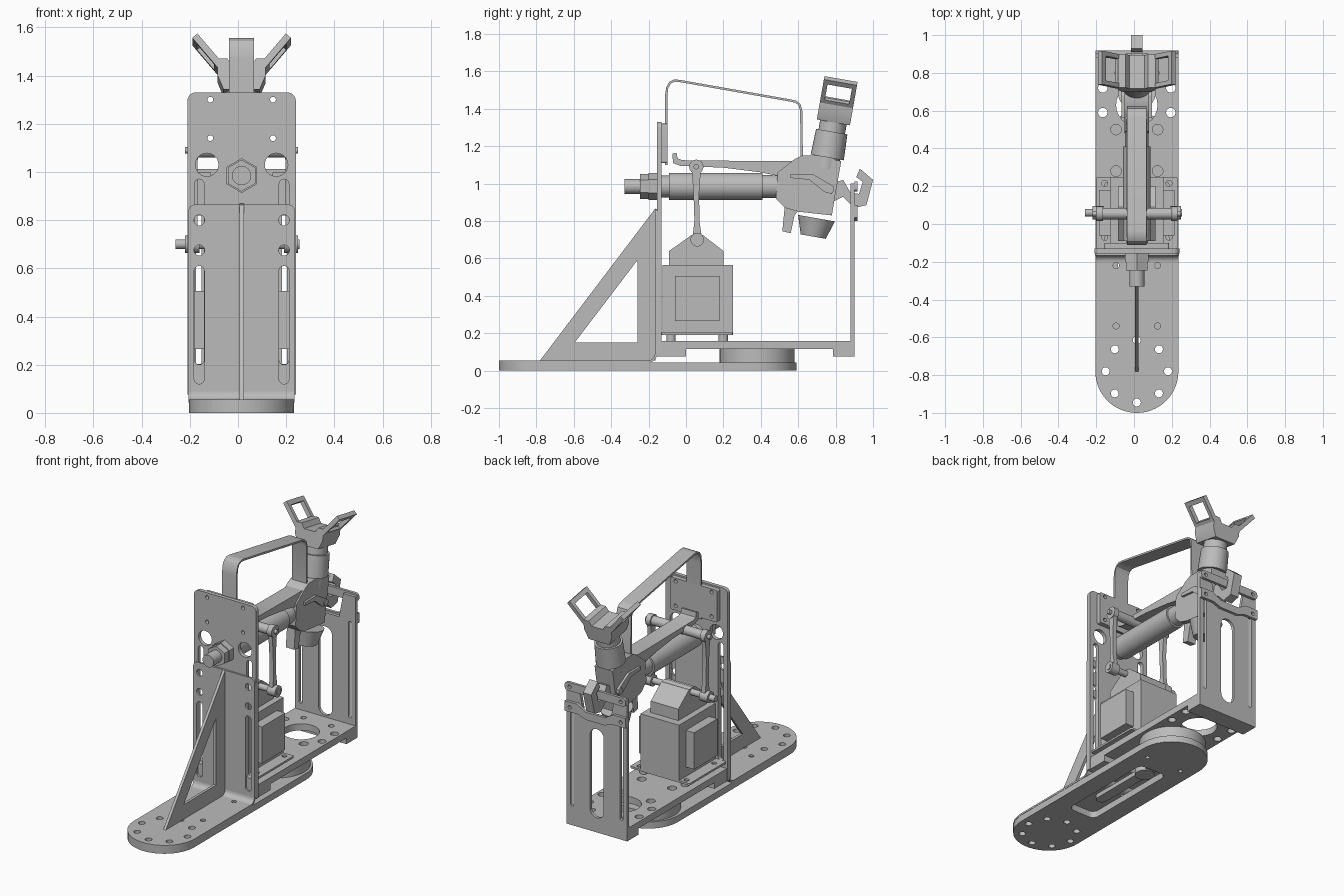
import bpy, bmesh, math
from mathutils import Matrix, Vector

if "Cube" in bpy.data.objects:
    bpy.data.objects.remove(bpy.data.objects["Cube"])

CX = 0.015   # sideways offset of the symmetric body
grey = bpy.data.materials.new("metal_grey")
grey.diffuse_color = (0.5, 0.5, 0.5, 1)
grey.use_nodes = True
grey.node_tree.nodes["Principled BSDF"].inputs["Base Color"].default_value = grey.diffuse_color
AXES = {'z': Matrix.Identity(3),
        'y': Matrix(((1, 0, 0), (0, 0, -1), (0, 1, 0))),
        'x': Matrix(((0, 0, 1), (1, 0, 0), (0, 1, 0)))}


def finish(ob):
    if not ob.data.materials:
        ob.data.materials.append(grey)
    ob.location.x += CX
    bpy.ops.object.select_all(action='DESELECT')
    ob.select_set(True)
    bpy.context.view_layer.objects.active = ob
    bpy.ops.object.shade_smooth_by_angle(angle=math.radians(30))
    return ob


def plate(name, axis, lo, hi, outline, holes=(), extra=None):
    """Flat outline with holes, extruded from lo to hi along an axis."""
    cu = bpy.data.curves.new(name, 'CURVE')
    cu.dimensions, cu.fill_mode, cu.extrude = '2D', 'BOTH', (hi - lo) / 2
    for loop in [outline, *holes]:
        sp = cu.splines.new('POLY')
        sp.points.add(len(loop) - 1)
        for p, (u, v) in zip(sp.points, loop):
            p.co = (u, v, 0, 1)
        sp.use_cyclic_u = True
    tmp = bpy.data.objects.new(name + "_curve", cu)
    bpy.context.collection.objects.link(tmp)
    bpy.context.view_layer.update()
    dg = bpy.context.evaluated_depsgraph_get()
    me = bpy.data.meshes.new_from_object(tmp.evaluated_get(dg))
    bpy.data.objects.remove(tmp)
    bm = bmesh.new()
    bm.from_mesh(me)
    bmesh.ops.remove_doubles(bm, verts=bm.verts, dist=1e-5)
    bmesh.ops.recalc_face_normals(bm, faces=bm.faces)
    mid = (lo + hi) / 2
    off = {'x': (mid, 0, 0), 'y': (0, mid, 0), 'z': (0, 0, mid)}[axis]
    m = Matrix.Translation(off) @ AXES[axis].to_4x4()
    bm.transform(extra @ m if extra else m)
    bm.to_mesh(me)
    bm.free()
    me.materials.clear()
    ob = bpy.data.objects.new(name, me)
    bpy.context.collection.objects.link(ob)
    return finish(ob)


def rr(u, v, hu, hv, top=0.0, bottom=None, n=8):
    """Rounded rectangle; equal radius and half sizes give a circle."""
    bottom = top if bottom is None else bottom
    pts = []
    for k, (su, sv) in enumerate(((1, 1), (-1, 1), (-1, -1), (1, -1))):
        r = top if sv > 0 else bottom
        for i in range(n + 1 if r else 1):
            a = math.pi / 2 * (k + i / n)
            p = (u + su * (hu - r) + r * math.cos(a), v + sv * (hv - r) + r * math.sin(a))
            if not pts or (Vector(p) - Vector(pts[-1])).length > 1e-5:
                pts.append(p)
    if (Vector(pts[0]) - Vector(pts[-1])).length < 1e-5:
        pts.pop()
    return pts


def hole(u, v, r):
    return rr(u, v, r, r, r, n=6)


def pair(u, v, r):
    return [hole(-u, v, r), hole(u, v, r)]


def slots(u, lo, hi, w):
    return [rr(s * u, (lo + hi) / 2, w, (hi - lo) / 2, w, n=6) for s in (-1, 1)]


def rod(name, a, b, r, r2=None, n=32):
    """Round or polygonal bar from a to b."""
    a, b = Vector(a), Vector(b)
    bm = bmesh.new()
    bmesh.ops.create_cone(bm, cap_ends=True, segments=n, radius1=r,
                          radius2=r if r2 is None else r2, depth=(b - a).length)
    bm.transform(Matrix.Translation((a + b) / 2) @ (b - a).to_track_quat('Z', 'Y').to_matrix().to_4x4())
    me = bpy.data.meshes.new(name)
    bm.to_mesh(me)
    bm.free()
    ob = bpy.data.objects.new(name, me)
    bpy.context.collection.objects.link(ob)
    return finish(ob)


def box(name, x0, x1, y0, y1, z0, z1):
    return plate(name, 'z', z0, z1, [(x0, y0), (x1, y0), (x1, y1), (x0, y1)])


# base with rounded ends and a long opening underneath
ring = [hole(.165 * math.sin(i * math.pi / 4), -.78 + .165 * math.cos(i * math.pi / 4), .021) for i in range(8)]
foot_holes = ring + pair(.11, -.22, .016) + pair(.11, -.54, .016)
plate("base", 'z', 0, .043, rr(0, -.205, .218, .795, .218, n=16),
      foot_holes[:8] + [rr(0, -.14, .1, .34, .04)] + pair(.13, .3, .014))
plate("base_slide", 'z', .012, .04, rr(0, -.02, .035, .3, .035))
rod("base_slide_knob", (0, .12, .005), (0, .12, .04), .06)

# angle bracket: foot, bend, upright and gusset
plate("bracket_foot", 'z', .043, .055, rr(0, -.6, .22, .4, 0, .22, n=16), foot_holes)
arc = [math.radians(-90 + 15 * i) for i in range(7)]
plate("bracket_bend", 'x', -.22, .22,
      [(-.2 + .045 * math.cos(a), .088 + .045 * math.sin(a)) for a in arc]
      + [(-.2 + .033 * math.cos(a), .088 + .033 * math.sin(a)) for a in reversed(arc)])
plate("bracket_upright", 'y', -.167, -.155, rr(0, .476, .222, .389, .03, 0),
      pair(.176, .8, .022) + pair(.176, .675, .022) + slots(.176, .12, .61, .021))
plate("gusset", 'x', -.009, .009, [(-.78, .055), (-.162, .055), (-.162, .87)],
      [[(-.595, .15), (-.26, .15), (-.26, .59)]])

# front plate
plate("front_plate", 'y', -.155, -.13, rr(0, .703, .225, .627, .035, 0),
      pair(.13, 1.3, .012) + pair(.13, 1.14, .012) + pair(.144, 1.03, .048) + slots(.176, .2, .97, .02))
plate("handle_mount", 'y', -.13, -.1, rr(0, 1.215, .17, .105, .01),
      pair(.13, 1.3, .012) + pair(.13, 1.14, .012))

# platform with lips, openings and turntable
plate("platform", 'z', .115, .158, rr(0, .385, .22, .515),
      [hole(0, .63, .11)] + pair(.11, .5, .028) + pair(.11, .28, .028) + pair(.18, .59, .025)
      + pair(.18, .72, .025) + pair(.1, .8, .018))
for y0, y1, nm in ((-.13, 0, "front_lip"), (.785, .9, "rear_lip")):
    box(nm, -.22, .22, y0, y1, .075, .116)
rod("turntable", (0, .38, .043), (0, .38, .115), .2, n=48)

# rear plate, open at the top, and its two cross bars
rear = [(-.22, .075), (.22, .075), (.22, 1), (.13, 1), (.1, .84), (-.1, .84), (-.13, 1), (-.22, 1)]
plate("rear_plate", 'y', .88, .9, rear, [rr(0, .46, .05, .29, .05)] + slots(.178, .2, .83, .011))
plate("rear_bar_top", 'y', .9, .918, rr(0, .985, .22, .027, .02), pair(.185, .985, .012))
plate("rear_bar_low", 'y', .9, .918,
      [(-.22, .82), (-.12, .82), (-.07, .8), (.07, .8), (.12, .82), (.22, .82),
       (.22, .885), (.13, .885), (.07, .85), (-.07, .85), (-.13, .885), (-.22, .885)],
      pair(.185, .85, .012))

# carrying strap bent from flat bar
path = [(-.112, 1.1), (-.112, 1.47), (-.106, 1.515), (-.09, 1.543), (-.065, 1.556), (-.035, 1.555),
        (.56, 1.45), (.59, 1.443), (.612, 1.425), (.622, 1.39), (.625, 1.14)]
inner = []
for i, p in enumerate(path):
    d = (Vector(path[min(i + 1, len(path) - 1)]) - Vector(path[max(i - 1, 0)])).normalized()
    inner.append((p[0] + d.y * .012, p[1] - d.x * .012))
plate("carry_strap", 'x', -.052, .052, path + inner[::-1])

# barrel with nuts
for nm, y0, y1, r, n in (("barrel_stub", -.33, -.24, .04, 32), ("hex_nut_outer", -.245, -.2, .066, 6),
                         ("hex_nut_inner", -.2, -.155, .072, 6), ("barrel_neck", -.16, -.08, .058, 32),
                         ("barrel", -.09, .41, .073, 40), ("barrel_end", .41, .52, .062, 32)):
    rod(nm, (0, y0, .985), (0, y1, .985), r, n=n)

# lever and gun body
plate("lever", 'x', -.055, .055,
      [(-.072, 1.16), (-.05, 1.165), (-.045, 1.135), (-.02, 1.125), (.42, 1.12), (.58, 1.12), (.62, 1.09),
       (.5, 1.04), (.4, 1.06), (.2, 1.085), (-.03, 1.095), (-.07, 1.11)])
plate("gun_body", 'x', -.065, .065,
      [(.49, 1.06), (.48, .92), (.53, .87), (.6, .85), (.78, .83), (.8, .95), (.83, 1.12),
       (.7, 1.15), (.62, 1.15), (.58, 1.13)])
plate("trigger", 'x', -.03, .03, [(.53, .9), (.515, .745), (.56, .735), (.58, .83), (.62, .88)])
plate("rear_hook", 'x', -.03, .03,
      [(.78, 1.0), (.78, .9), (.84, .93), (.9, .87), (.965, .885), (1, 1.02), (.93, 1.08), (.91, 1.035),
       (.945, 1.01), (.925, .945), (.88, .95), (.84, 1.02)])
rod("body_pin", (-.085, .77, .97), (.085, .77, .97), .022)
for s in (-1, 1):
    plate("body_link", 'x', s * .072 - .008, s * .072 + .008,
          [(.56, 1.05), (.68, 1.05), (.79, .985), (.78, .945), (.74, .955), (.66, 1.02), (.56, 1.03)])

# tilted head: nozzle, collars, block and two splayed window frames
tilt = Matrix.Translation((0, .755, 1.14)) @ Matrix.Rotation(math.radians(-10), 4, 'X')
for nm, w0, w1, r0, r1 in (("nozzle", -.43, -.33, .068, .1), ("head_collar", .0, .14, .09, .085),
                           ("head_neck", -.06, .02, .07, .07), ("head_ring", .14, .2, .072, .072)):
    rod(nm, tilt @ Vector((0, 0, w0)), tilt @ Vector((0, 0, w1)), r0, r1)
plate("head_block", 'y', -.09, .09,
      [(-.075, .19), (.075, .19), (.1, .25), (.1, .32), (.06, .32), (.04, .29), (-.04, .29),
       (-.06, .32), (-.1, .32), (-.1, .25)], extra=tilt)
for s in (-1, 1):
    lean = tilt @ Matrix.Translation((s * .088, 0, .29)) @ Matrix.Rotation(s * math.radians(40), 4, 'Y')
    plate("head_window_frame", 'x', -.014, .014, rr(0, .075, .09, .09),
          [rr(0, .08, .066, .055)], extra=lean)

# yoke: cross bar, side rods and lower shaft
rod("yoke_bar", (-.2, .055, 1.09), (.2, .055, 1.09), .03)
rod("yoke_pin", (-.235, .055, 1.09), (.235, .055, 1.09), .014)
rod("lower_shaft", (-.275, .06, .7), (.24, .06, .7), .02)
rod("shaft_sleeve", (-.1, .06, .7), (.1, .06, .7), .03)
for s in (-1, 1):
    rod("yoke_eye_top", (s * .18, .055, 1.09), (s * .215, .055, 1.09), .038)
    rod("yoke_eye_low", (s * .175, .06, .7), (s * .235, .06, .7), .036)
    plate("yoke_rod", 'x', s * .197 - .014, s * .197 + .014,
          [(.03, 1.08), (.08, 1.08), (.07, .95), (.072, .8), (.085, .71), (.035, .71), (.045, .8), (.04, .95)])

# drive unit: flange, housing, roof and side boxes
plate("drive_flange", 'z', .19, .203, rr(0, .06, .215, .19, .01), pair(.17, .215, .016) + pair(.17, -.07, .016))
box("drive_housing", -.14, .14, -.125, .25, .2, .565)
plate("drive_roof", 'x', -.1, .1, [(-.09, .56), (.2, .56), (.2, .64), (.09, .725), (.03, .725), (-.09, .64)])
for s in (-1, 1):
    x0, x1 = sorted((s * .13, s * .2))
    box("drive_side_box", x0, x1, -.06, .18, .265, .505)
    for y in (-.08, .2):
        rod("drive_standoff", (s * .15, y, .155), (s * .15, y, .192), .025, n=16)
